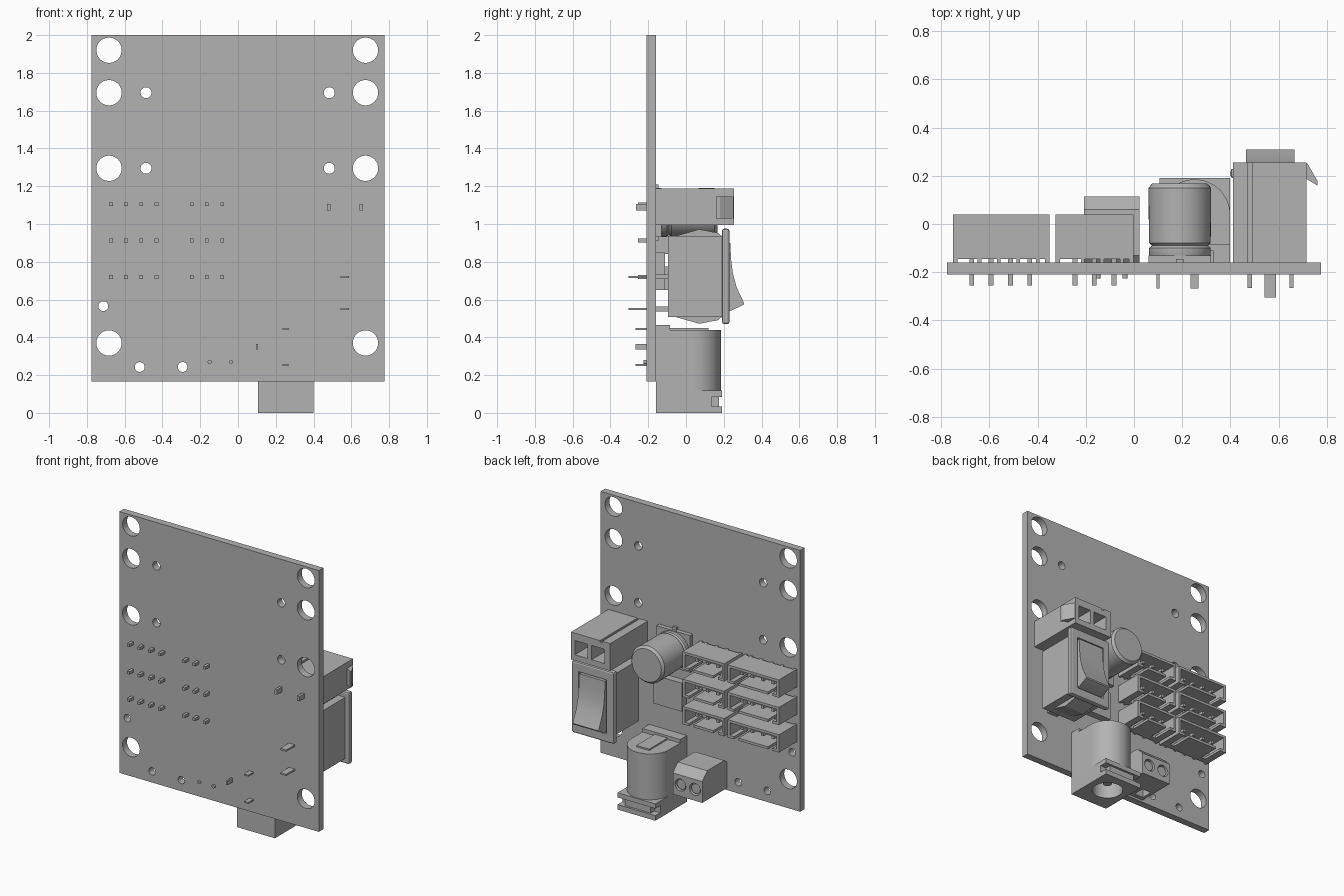
import bpy, bmesh, math
from mathutils import Matrix, Vector

if "Cube" in bpy.data.objects:
    bpy.data.objects.remove(bpy.data.objects["Cube"])

grey = bpy.data.materials.new("plain grey")
grey.use_nodes = True
grey.diffuse_color = (0.45, 0.45, 0.45, 1)
grey.node_tree.nodes["Principled BSDF"].inputs["Base Color"].default_value = (0.45, 0.45, 0.45, 1)


def finish(name, bm, smooth=False):
    bmesh.ops.recalc_face_normals(bm, faces=bm.faces)
    me = bpy.data.meshes.new(name)
    bm.to_mesh(me)
    bm.free()
    me.materials.append(grey)
    ob = bpy.data.objects.new(name, me)
    bpy.context.collection.objects.link(ob)
    if smooth:
        bpy.ops.object.select_all(action='DESELECT')
        ob.select_set(True)
        bpy.context.view_layer.objects.active = ob
        bpy.ops.object.shade_smooth_by_angle(angle=math.radians(35))
    return ob


def add_box(bm, x, y, z):
    lo, hi = Vector((x[0], y[0], z[0])), Vector((x[1], y[1], z[1]))
    m = Matrix.Translation((lo + hi) / 2) @ Matrix.Diagonal((*(hi - lo), 1))
    bmesh.ops.create_cube(bm, size=1, matrix=m)


def boxes(name, *parts):
    bm = bmesh.new()
    for p in parts:
        add_box(bm, *p)
    return finish(name, bm)


def add_cyl(bm, centre, r, depth, axis='Y', n=40):
    rot = Matrix.Rotation(math.pi / 2, 4, 'X') if axis == 'Y' else Matrix()
    bmesh.ops.create_cone(bm, cap_ends=True, segments=n, radius1=r, radius2=r,
                          depth=depth, matrix=Matrix.Translation(centre) @ rot)


def prism(name, profile, axis, a, b, smooth=False):
    """Extrude a profile along X (points are y, z) or Z (points are x, y)."""
    bm = bmesh.new()
    pos = (lambda p: (a, *p)) if axis == 'X' else (lambda p: (*p, a))
    face = bm.faces.new([bm.verts.new(pos(p)) for p in profile])
    ext = bmesh.ops.extrude_face_region(bm, geom=[face])
    move = Vector((b - a, 0, 0)) if axis == 'X' else Vector((0, 0, b - a))
    bmesh.ops.translate(bm, vec=move,
                        verts=[v for v in ext["geom"] if isinstance(v, bmesh.types.BMVert)])
    return finish(name, bm, smooth)


def cut(ob, bm):
    """Subtract the cutter mesh and bake the result."""
    cutter = finish("cutter", bm)
    cutter.hide_render = True
    mod = ob.modifiers.new("cut", 'BOOLEAN')
    mod.operation, mod.solver, mod.object = 'DIFFERENCE', 'EXACT', cutter
    bpy.context.view_layer.update()
    baked = bpy.data.meshes.new_from_object(ob.evaluated_get(bpy.context.evaluated_depsgraph_get()))
    ob.modifiers.clear()
    ob.data = baked
    bpy.data.objects.remove(cutter)


FRONT, BACK = -0.21, -0.16      # faces of the board

# Circuit board with mounting holes
board = boxes("circuit_board", ((-0.775, 0.775), (FRONT, BACK), (0.165, 2)))
bm = bmesh.new()
for z in (1.92, 1.695, 1.295, 0.37):
    for x in (-0.683, 0.675):
        add_cyl(bm, (x, -0.185, z), 0.067, 0.2)
for z in (1.695, 1.295):
    for x in (-0.487, 0.483):
        add_cyl(bm, (x, -0.185, z), 0.029, 0.2)
for x, z in ((-0.713, 0.565), (-0.52, 0.243), (-0.293, 0.243)):
    add_cyl(bm, (x, -0.185, z), 0.026, 0.2)
cut(board, bm)


# Rows of open pin headers
def header(name, x0, x1, z, pins):
    top, low, t, lip = z + 0.055, z - 0.07, 0.018, 0.04
    parts = [((x0, x1), (-0.146, -0.11), (low, top)),
             ((x0, x1), (-0.146, lip), (top - t, top))]
    for a in (x0, x1 - t):
        parts.append(((a, a + t), (BACK, lip), (low, top)))
    # lower wall is slotted near both ends
    edges = (x0, x0 + 0.05, x0 + 0.085, x1 - 0.085, x1 - 0.05, x1)
    for a, b in zip(edges[::2], edges[1::2]):
        parts.append(((a, b), (-0.146, lip), (low, low + t)))
    for p in pins:
        parts.append(((p - 0.01, p + 0.01), (-0.255, 0.0), (z - 0.01, z + 0.01)))
        parts.append(((p + 0.025, p + 0.04), (BACK, -0.14), (low, top)))
    boxes(name, *parts)


for row, z in enumerate((1.105, 0.912, 0.72)):
    header(f"four_pin_header_{row}", -0.75, -0.35, z, (-0.673, -0.593, -0.512, -0.432))
    header(f"three_pin_header_{row}", -0.325, -0.002, z, (-0.245, -0.165, -0.083))

# Two way power connector with side latch
plug = boxes("power_connector", ((0.41, 0.715), (BACK, 0.255), (0.995, 1.175)))
bm = bmesh.new()
for x in (0.505, 0.635):
    add_box(bm, (x - 0.05, x + 0.05), (0.0, 0.3), (1.035, 1.135))
cut(plug, bm)
boxes("power_connector_top", ((0.49, 0.715), (BACK, 0.255), (1.17, 1.187)),
      ((0.41, 0.472), (BACK, 0.255), (1.17, 1.187)))
prism("connector_latch", ((0.71, 0.255), (0.72, 0.25), (0.76, 0.18), (0.76, 0.16), (0.71, 0.19)),
      'Z', 1.03, 1.145)
boxes("connector_pins", *[((x - 0.009, x + 0.009), (-0.265, 0.12), (1.072, 1.106))
                          for x in (0.48, 0.653)])

# Rocker switch
MID = 0.565
boxes("switch_body", ((MID - 0.135, MID + 0.135), (-0.095, 0.195), (0.507, 0.937)))
flange = boxes("switch_flange", ((MID - 0.165, MID + 0.165), (0.19, 0.23), (0.47, 0.975)))
bev = flange.modifiers.new("edge", 'BEVEL')
bev.width, bev.segments = 0.012, 2
bm = bmesh.new()
add_box(bm, (MID - 0.11, MID + 0.11), (0.21, 0.3), (0.53, 0.91))
cut(flange, bm)
prism("switch_rocker",
      ((0.19, 0.9), (0.235, 0.9), (0.238, 0.82), (0.248, 0.74), (0.268, 0.665),
       (0.308, 0.58), (0.305, 0.572), (0.235, 0.54), (0.19, 0.54)),
      'X', MID - 0.1, MID + 0.1, True)
for name, z, s in (("upper", 0.935, 1), ("lower", 0.509, -1)):
    prism(f"switch_clip_{name}", ((0.19, z), (0.17, z + s * 0.018), (0.07, z + s * 0.037), (-0.06, z)),
          'X', MID - 0.08, MID + 0.08)
for z in (0.72, 0.55):
    boxes("switch_terminal", ((MID - 0.04, MID + 0.04), (BACK, -0.09), (z - 0.012, z + 0.012)),
          ((MID - 0.023, MID + 0.023), (-0.305, -0.09), (z - 0.006, z + 0.006)))

# Round capacitor, revolved about its axis
bm = bmesh.new()
profile = ((0, -0.15), (0.118, -0.15), (0.128, -0.125), (0.128, -0.1), (0.116, -0.09), (0.128, -0.078),
           (0.13, 0.15), (0.115, 0.167), (0, 0.167))
verts = [bm.verts.new((r, y, 0)) for r, y in profile]
edges = [bm.edges.new(pair) for pair in zip(verts, verts[1:])]
bmesh.ops.spin(bm, geom=verts + edges, axis=(0, 1, 0), cent=(0, 0, 0), angle=math.tau, steps=48)
bmesh.ops.remove_doubles(bm, verts=bm.verts, dist=0.0005)
bmesh.ops.translate(bm, verts=bm.verts, vec=(0.19, 0, 1.06))
finish("capacitor_can", bm, True)
boxes("capacitor_base", ((0.06, 0.32), (BACK, -0.13), (0.93, 1.19)),
      ((0.175, 0.205), (BACK, -0.145), (0.91, 1.21)))

# Flat chip
boxes("flat_chip", ((0.11, 0.33), (BACK, -0.11), (0.65, 0.85)))

# Barrel jack
CX, CY, R = 0.252, 0.038, 0.147
arc = [(CX + R * math.cos(math.pi * i / 24), CY + R * math.sin(math.pi * i / 24)) for i in range(25)]
barrel = prism("jack_barrel", [(CX - R, BACK), (CX + R, BACK)] + arc, 'Z', 0.1, 0.44, True)
lip = boxes("jack_mouth", ((CX - R, CX + R), (BACK, 0.19), (0, 0.035)))
core = boxes("jack_mouth_core", ((CX - R, CX + R), (BACK, 0.135), (0.034, 0.086)))
key = boxes("jack_mouth_key", ((CX - 0.1, CX + 0.1), (0.12, 0.175), (0.034, 0.086)))
rear = boxes("jack_mouth_collar", ((CX - R, CX + R), (BACK, 0.19), (0.085, 0.118)))
for part in (barrel, lip, core, key, rear):
    bm = bmesh.new()
    add_cyl(bm, (CX, 0.03, 0.15), 0.1, 0.4, 'Z')
    cut(part, bm)
bm = bmesh.new()
add_cyl(bm, (CX, 0.03, 0.22), 0.03, 0.34, 'Z', 24)
finish("jack_centre_pin", bm, True)
boxes("jack_end_plates", ((CX - R, CX + R), (BACK, -0.085), (0.43, 0.465)),
      ((CX - 0.05, CX + 0.05), (-0.09, 0.12), (0.43, 0.45)))
boxes("jack_pins", ((0.235, 0.268), (-0.268, BACK), (0.44, 0.45)),
      ((0.235, 0.268), (-0.268, BACK), (0.248, 0.258)),
      ((0.094, 0.106), (-0.268, BACK), (0.335, 0.365)))

# Screw terminal block
block = prism("terminal_block",
              ((BACK, 0.18), (0.115, 0.18), (0.115, 0.33), (0.06, 0.385), (-0.13, 0.385), (BACK, 0.36)),
              'X', -0.207, 0.022)
bm = bmesh.new()
for x in (-0.15, -0.037):
    add_cyl(bm, (x, 0.11, 0.26), 0.042, 0.05)
    add_box(bm, (x - 0.035, x + 0.035), (-0.13, -0.05), (0.1, 0.24))
cut(block, bm)
for x in (-0.15, -0.037):
    bm = bmesh.new()
    add_cyl(bm, (x, 0.09, 0.26), 0.034, 0.03, n=24)
    add_cyl(bm, (x, -0.19, 0.27), 0.011, 0.07, n=16)
    finish("terminal_screw_and_pin", bm, True)
